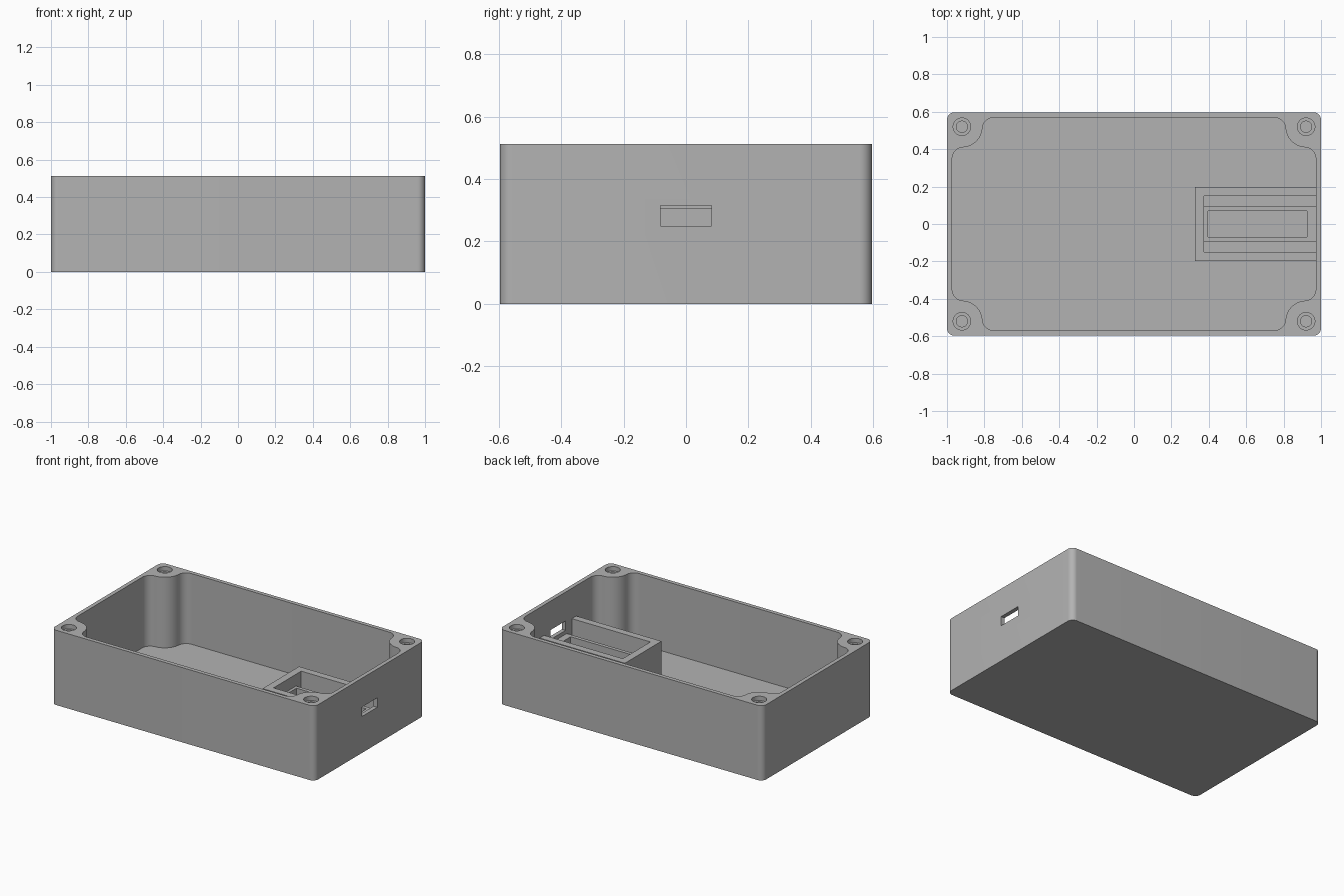
import bpy, bmesh
from math import pi, sin, cos, atan2, sqrt

cube = bpy.data.objects.get("Cube")
if cube:
    bpy.data.objects.remove(cube, do_unlink=True)

grey = bpy.data.materials.new("matte_grey")
grey.use_nodes = True
COLOUR = (0.45, 0.45, 0.45, 1)
grey.diffuse_color = COLOUR
grey.node_tree.nodes["Principled BSDF"].inputs["Base Color"].default_value = COLOUR

HX, HY, HZ = 1.0, 0.597, 0.513      # outer half sizes and height
WALL = 0.028
IX, IY = HX - WALL, HY - WALL       # cavity half sizes
BX, BY = 0.92, 0.52                 # screw boss centre
BOSS_R, FILLET = 0.11, 0.06


def arc(cx, cy, r, a0, a1, n=12):
    return [(cx + r * cos(a0 + (a1 - a0) * i / n),
             cy + r * sin(a0 + (a1 - a0) * i / n)) for i in range(n + 1)]


def mirrored(corner):
    """Repeat a counter-clockwise +x +y corner path in all four corners."""
    back = corner[::-1]
    return (corner + [(-x, y) for x, y in back]
            + [(-x, -y) for x, y in corner] + [(x, -y) for x, y in back])


def prism(name, outline, z0, z1):
    bm = bmesh.new()
    base = bm.faces.new([bm.verts.new((x, y, z0)) for x, y in outline])
    top = bmesh.ops.extrude_face_region(bm, geom=[base])["geom"]
    bmesh.ops.translate(bm, vec=(0, 0, z1 - z0),
                        verts=[v for v in top if isinstance(v, bmesh.types.BMVert)])
    bmesh.ops.recalc_face_normals(bm, faces=bm.faces)
    mesh = bpy.data.meshes.new(name)
    bm.to_mesh(mesh)
    bm.free()
    mesh.materials.append(grey)
    ob = bpy.data.objects.new(name, mesh)
    bpy.context.collection.objects.link(ob)
    return ob


def box(name, x0, x1, half_y, z0, z1, y=0):
    return prism(name, [(x0, y - half_y), (x1, y - half_y),
                        (x1, y + half_y), (x0, y + half_y)], z0, z1)


def carve(ob, cutters):
    """Subtract the cutters, then discard them."""
    for c in cutters:
        c.hide_render = True
        mod = ob.modifiers.new("cut", "BOOLEAN")
        mod.operation, mod.solver, mod.object = "DIFFERENCE", "EXACT", c
    deps = bpy.context.evaluated_depsgraph_get()
    mesh = bpy.data.meshes.new_from_object(ob.evaluated_get(deps))
    ob.modifiers.clear()
    ob.data = mesh
    for c in cutters:
        bpy.data.objects.remove(c, do_unlink=True)


# Enclosure body with rounded vertical corners
R = 0.04
body = prism("enclosure_body", mirrored(arc(HX - R, HY - R, R, 0, pi / 2)), 0, HZ)

# Cavity outline: fillet, round screw boss, fillet
reach = BOSS_R + FILLET
fx, fy = IX - FILLET, IY - FILLET
side_y = BY - sqrt(reach ** 2 - (fx - BX) ** 2)
side_x = BX - sqrt(reach ** 2 - (fy - BY) ** 2)
a_side = atan2(side_y - BY, fx - BX) % (2 * pi)
a_back = atan2(fy - BY, side_x - BX) % (2 * pi)
corner = (arc(fx, side_y, FILLET, 0, a_side - pi)
          + arc(BX, BY, BOSS_R, a_side, a_back)[1:-1]
          + arc(side_x, fy, FILLET, a_back - pi, pi / 2))
cutters = [prism("cavity", mirrored(corner), WALL, HZ + 0.1)]

# Stepped screw holes
for sx in (-1, 1):
    for sy in (-1, 1):
        for r, depth in ((0.047, 0.03), (0.03, 0.2)):
            ring = arc(sx * BX, sy * BY, r, 0, 2 * pi, 32)[:-1]
            cutters.append(prism("screw_hole", ring, HZ - depth, HZ + 0.1))

# Connector opening in the side wall
cutters.append(box("port", 0.94, 1.1, 0.082, 0.25, 0.315))
carve(body, cutters)

# Circuit board cradle: rim, raised platform, side grooves and centre recess
PLATFORM, RIM, DEEP = 0.224, 0.305, 0.07
cradle = box("board_cradle", 0.325, 0.98, 0.198, WALL - 0.01, RIM)
carve(cradle, [box("seat", 0.375, 1.1, 0.15, PLATFORM, RIM + 0.1),
               box("groove_left", 0.375, 1.1, 0.0275, DEEP, RIM + 0.1, 0.1225),
               box("groove_right", 0.375, 1.1, 0.0275, DEEP, RIM + 0.1, -0.1225),
               box("recess", 0.395, 0.925, 0.07, DEEP, RIM + 0.1)])

# Smooth rounded walls, crisp edges
for ob in (body, cradle):
    bpy.ops.object.select_all(action="DESELECT")
    ob.select_set(True)
    bpy.context.view_layer.objects.active = ob
    bpy.ops.object.shade_smooth_by_angle(angle=pi / 6)
